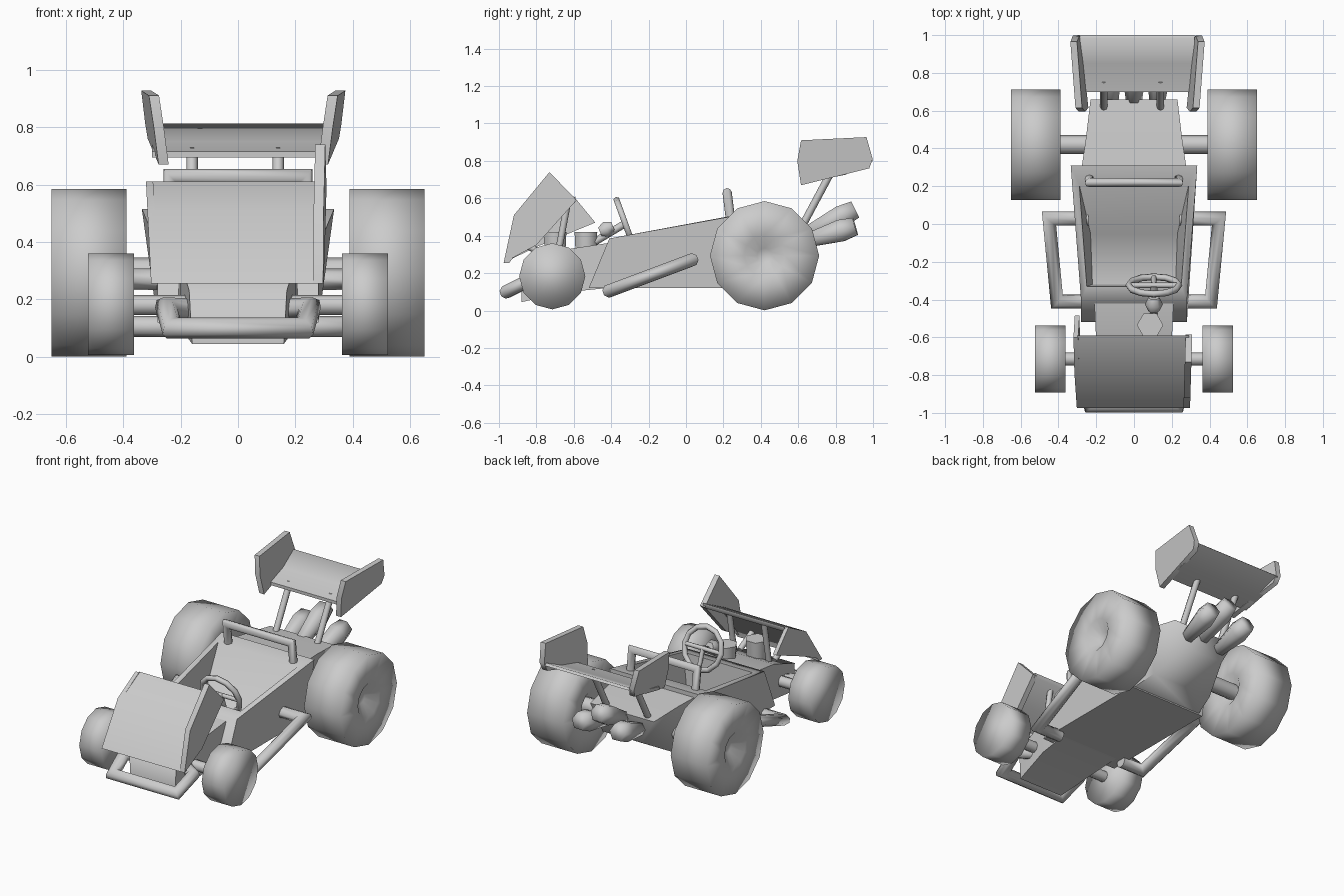
import bpy
import bmesh
from math import cos, sin, pi, radians
from mathutils import Vector

if "Cube" in bpy.data.objects:
    bpy.data.objects.remove(bpy.data.objects["Cube"], do_unlink=True)

grey = bpy.data.materials.new("plain grey")
grey.use_nodes = True
grey.diffuse_color = (0.6, 0.6, 0.6, 1)
grey.node_tree.nodes["Principled BSDF"].inputs["Base Color"].default_value = (0.6, 0.6, 0.6, 1)


def finish(ob, angle):
    """Shade an object and give it the material."""
    bpy.ops.object.select_all(action="DESELECT")
    ob.select_set(True)
    bpy.context.view_layer.objects.active = ob
    ob.data.materials.clear()
    ob.data.materials.append(grey)
    bpy.ops.object.shade_smooth_by_angle(angle=radians(angle))
    return ob


def loft(name, loops, angle=75):
    """Bridge loops of equal length and cap both ends."""
    bm = bmesh.new()
    rings = [[bm.verts.new(p) for p in loop] for loop in loops]
    n = len(rings[0])
    for a, b in zip(rings, rings[1:]):
        for i in range(n):
            j = (i + 1) % n
            bm.faces.new((a[i], a[j], b[j], b[i]))
    bm.faces.new(rings[0])
    bm.faces.new(rings[-1])
    bmesh.ops.recalc_face_normals(bm, faces=bm.faces)
    mesh = bpy.data.meshes.new(name)
    bm.to_mesh(mesh)
    bm.free()
    ob = bpy.data.objects.new(name, mesh)
    bpy.context.collection.objects.link(ob)
    return finish(ob, angle)


def ring(mid, axis, radius, sides):
    """Circle of points around an axis."""
    turn = axis.to_track_quat("Z", "Y")
    return [mid + turn @ Vector((radius * cos(2 * pi * i / sides), radius * sin(2 * pi * i / sides), 0))
            for i in range(sides)]


def round_part(name, start, end, profile, sides=12, angle=180):
    """Lathe (fraction along axis, radius) pairs between two points."""
    start, end = Vector(start), Vector(end)
    return loft(name, [ring(start.lerp(end, t), end - start, r, sides) for t, r in profile], angle)


def tube(name, points, radius, sides=8):
    """Bent tube with mitred corners."""
    pts = [Vector(p) for p in points]
    dirs = [(b - a).normalized() for a, b in zip(pts, pts[1:])]
    loops = [ring(pts[0], dirs[0], radius, sides)]
    for i in range(1, len(pts)):
        d = dirs[i - 1]
        normal = d + dirs[min(i, len(dirs) - 1)]
        # slide the previous ring along its segment onto the mitre plane
        loops.append([p + d * ((pts[i] - p).dot(normal) / d.dot(normal)) for p in loops[-1]])
    return loft(name, loops, 80)


def quad(front, back):
    """Symmetric four point loop from (half width, y, z) at front and back."""
    (w, y, z), (v, u, t) = front, back
    return [(-w, y, z), (w, y, z), (v, u, t), (-v, u, t)]


def section(y, bottom, top):
    """Symmetric cross section from (half width, z) at bottom and top."""
    return quad((bottom[0], y, bottom[1]), (top[0], y, top[1]))


def plate(name, outline, x_at, thickness):
    """Thin upright plate; x_at gives the sideways position of each point."""
    return loft(name, [[(x_at(y, z) + s * thickness / 2, y, z) for y, z in outline] for s in (-1, 1)])


# Cockpit tub with a rim, seat back and floor
loft("cockpit_tub", [
    quad((0.28, -0.52, 0.12), (0.28, 0.31, 0.12)),
    quad((0.28, -0.41, 0.385), (0.335, 0.31, 0.515)),
    quad((0.25, -0.33, 0.40), (0.29, 0.21, 0.50)),
    quad((0.22, -0.32, 0.18), (0.23, -0.05, 0.18)),
])

# Engine cover and nose
loft("engine_cover", [
    section(0.28, (0.26, 0.12), (0.28, 0.49)),
    section(0.45, (0.22, 0.17), (0.255, 0.475)),
    section(0.66, (0.14, 0.29), (0.23, 0.45)),
])
loft("nose", [
    section(-0.42, (0.21, 0.12), (0.21, 0.36)),
    section(-0.62, (0.20, 0.10), (0.20, 0.33)),
    section(-0.88, (0.16, 0.045), (0.17, 0.23)),
])

# Wheels and axles
for side, s in (("left", 1), ("right", -1)):
    round_part(f"rear_wheel_{side}", (s * 0.388, 0.42, 0.293), (s * 0.65, 0.42, 0.293),
               [(0.2, 0.04), (0, 0.11), (0, 0.292), (1, 0.292), (1, 0.11), (0.78, 0.04)])
    round_part(f"front_wheel_{side}", (s * 0.362, -0.715, 0.183), (s * 0.523, -0.715, 0.183),
               [(0, 0.177), (1, 0.177)])
for name, y, z, w, r in (("front_axle", -0.715, 0.18, 0.4, 0.035), ("rear_axle", 0.42, 0.295, 0.46, 0.05)):
    round_part(name, (-w, y, z), (w, y, z), [(0, r), (1, r)], 8, 60)

# Side guard bars
for side, s in (("left", 1), ("right", -1)):
    tube(f"side_bar_{side}", [(s * x, y, z) for x, y, z in (
        (0.24, 0.03, 0.27), (0.45, 0.03, 0.27), (0.408, -0.41, 0.105), (0.24, -0.41, 0.105))], 0.037)

# Front bumper
half = [(0.14, -0.74, 0.165), (0.25, -0.82, 0.17), (0.23, -0.96, 0.1)]
tube("front_bumper", [(-x, y, z) for x, y, z in half] + half[::-1], 0.037)

# Roll bar behind the seat
half = [(0.235, 0.24, 0.47), (0.235, 0.22, 0.63)]
tube("roll_bar", [(-x, y, z) for x, y, z in half] + half[::-1], 0.025)

# Steering wheel, spokes and column
hub = Vector((0.105, -0.325, 0.465))
bpy.ops.mesh.primitive_torus_add(major_segments=12, minor_segments=6, major_radius=0.133,
                                 minor_radius=0.018, location=hub, rotation=(radians(-70), 0, 0))
wheel = bpy.context.object
wheel.name = "steering_wheel"
finish(wheel, 180)
for i, a in enumerate((0, pi, -pi / 2)):
    tip = hub + wheel.rotation_euler.to_matrix() @ Vector((cos(a), -sin(a), 0)) * 0.133
    tube(f"steering_spoke_{i}", [hub, tip], 0.014)
tube("steering_column", [hub, (0.105, -0.5, 0.36)], 0.02)
round_part("column_joint", (0.105, -0.39, 0.45), (0.105, -0.46, 0.42),
           [(0, 0.03), (0.5, 0.048), (1, 0.03)], 6, 60)

# Nose canisters
for i, (x, y) in enumerate(((0.085, -0.535), (-0.02, -0.70))):
    round_part(f"canister_{i}", (x, y, 0.27), (x, y, 0.42), [(0, 0.062), (1, 0.07)], 6, 75)

# Front wing: bent sheet, tall left fin, lower right end plate
crest = [(-0.975, 0.255), (-0.79, 0.51), (-0.59, 0.61)]
under = [(-0.945, 0.255), (-0.77, 0.485), (-0.59, 0.58)]
sheet = crest + under[::-1]
loft("front_wing", [[(x, y, z) for y, z in sheet] for x in (-0.3, 0.29)])
plate("front_wing_fin", [(-0.975, 0.255), (-0.92, 0.51), (-0.73, 0.74), (-0.585, 0.59), (-0.8, 0.35)],
      lambda y, z: 0.285 + 0.03 * (y + 0.78), 0.035)
plate("front_wing_end", [(-0.975, 0.255), (-0.79, 0.51), (-0.6, 0.61), (-0.485, 0.47), (-0.8, 0.34)],
      lambda y, z: -0.29 - 0.05 * (z - 0.25), 0.025)
for x in (-0.12, 0.13):
    tube("front_wing_rear_strut", [(x, -0.685, 0.3), (x, -0.635, 0.565)], 0.018)
    tube("front_wing_front_strut", [(x, -0.74, 0.29), (x, -0.875, 0.36)], 0.018)

# Rear wing with leaning end plates and struts
loft("rear_wing", [[(x, y, z) for y, z in ((0.70, 0.695), (0.85, 0.725), (1.0, 0.80), (0.985, 0.812), (0.85, 0.75),
                                         (0.70, 0.715))] for x in (-0.3, 0.32)])
end = [(0.615, 0.67), (0.595, 0.8), (0.615, 0.91), (0.965, 0.927), (0.998, 0.81), (0.98, 0.76)]
for side, s, mid in (("left", 1, 0.025), ("right", -1, 0.012)):
    plate(f"rear_wing_end_{side}", end,
          lambda y, z: mid + s * (0.27 + 0.07 * (y - 0.6) + 0.14 * (z - 0.67)), 0.035)
    x = 0.14 if s > 0 else -0.16
    tube(f"rear_wing_strut_{side}", [(x, 0.61, 0.43), (x, 0.765, 0.72)], 0.02)

# Exhaust pipes, the middle one raised
for x, z0, z1 in ((-0.12, 0.36, 0.45), (0, 0.39, 0.54), (0.12, 0.36, 0.45)):
    round_part("exhaust_pipe", (x, 0.60, z0), (x * 1.15, 0.905, z1),
               [(0, 0.035), (0.75, 0.068), (1, 0.055)], 6, 180)
